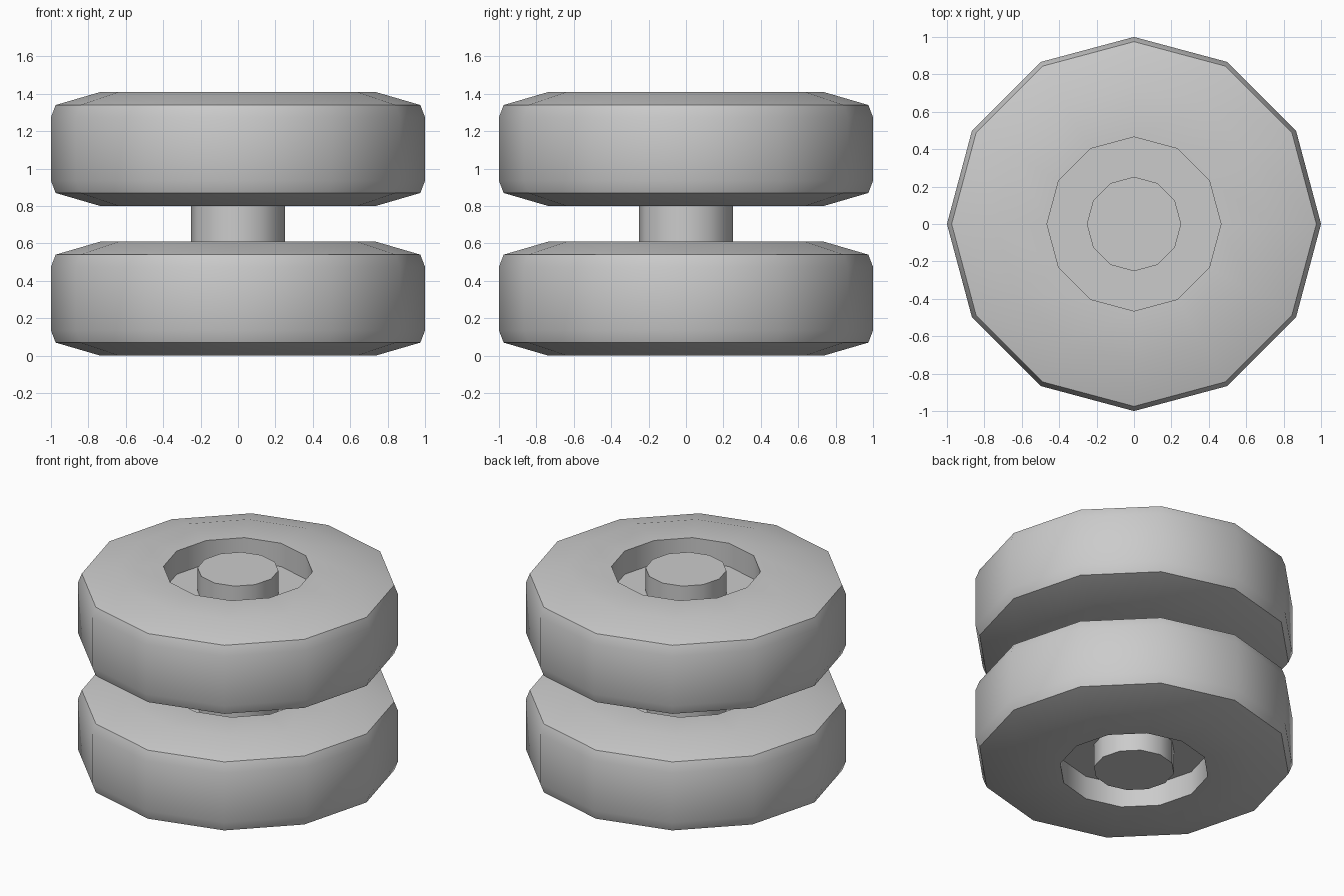
import bpy, bmesh
from math import cos, sin, pi, radians

if "Cube" in bpy.data.objects:
    bpy.data.objects.remove(bpy.data.objects["Cube"])

SIDES = 12


def lathe(name, profile, z):
    """Spin a (radius, height) profile around z; radius 0 closes to a point."""
    bm = bmesh.new()
    rings = []
    for r, h in profile:
        if r == 0:
            rings.append([bm.verts.new((0, 0, h))] * SIDES)
        else:
            rings.append([bm.verts.new((r * cos(2 * pi * i / SIDES),
                                        r * sin(2 * pi * i / SIDES), h))
                          for i in range(SIDES)])
    for a, b in zip(rings, rings[1:]):
        for i in range(SIDES):
            j = (i + 1) % SIDES
            corners = list(dict.fromkeys((a[i], a[j], b[j], b[i])))
            bm.faces.new(corners)
    bmesh.ops.recalc_face_normals(bm, faces=bm.faces)
    mesh = bpy.data.meshes.new(name)
    bm.to_mesh(mesh)
    bm.free()
    obj = bpy.data.objects.new(name, mesh)
    obj.location.z = z
    bpy.context.collection.objects.link(obj)
    bpy.ops.object.select_all(action='DESELECT')
    obj.select_set(True)
    bpy.context.view_layer.objects.active = obj
    bpy.ops.object.shade_smooth_by_angle(angle=radians(35))
    return obj


# Wheel half-profile: recessed hub, flat face, bevelled shoulder, tread
HALF = 0.305
lower = [(0, -HALF + 0.16), (0.465, -HALF + 0.16), (0.465, -HALF),
         (0.735, -HALF), (0.975, -HALF + 0.07), (1.0, -HALF + 0.135)]
upper = [(r, -h) for r, h in reversed(lower)]

# Two wheels stacked along the axle
for name, z in (("lower_wheel", HALF), ("upper_wheel", 0.8 + HALF)):
    lathe(name, lower + upper, z)

# Axle, flush with the outer wheel faces
lathe("axle", [(0, 0), (0.252, 0), (0.252, 1.41), (0, 1.41)], 0)
